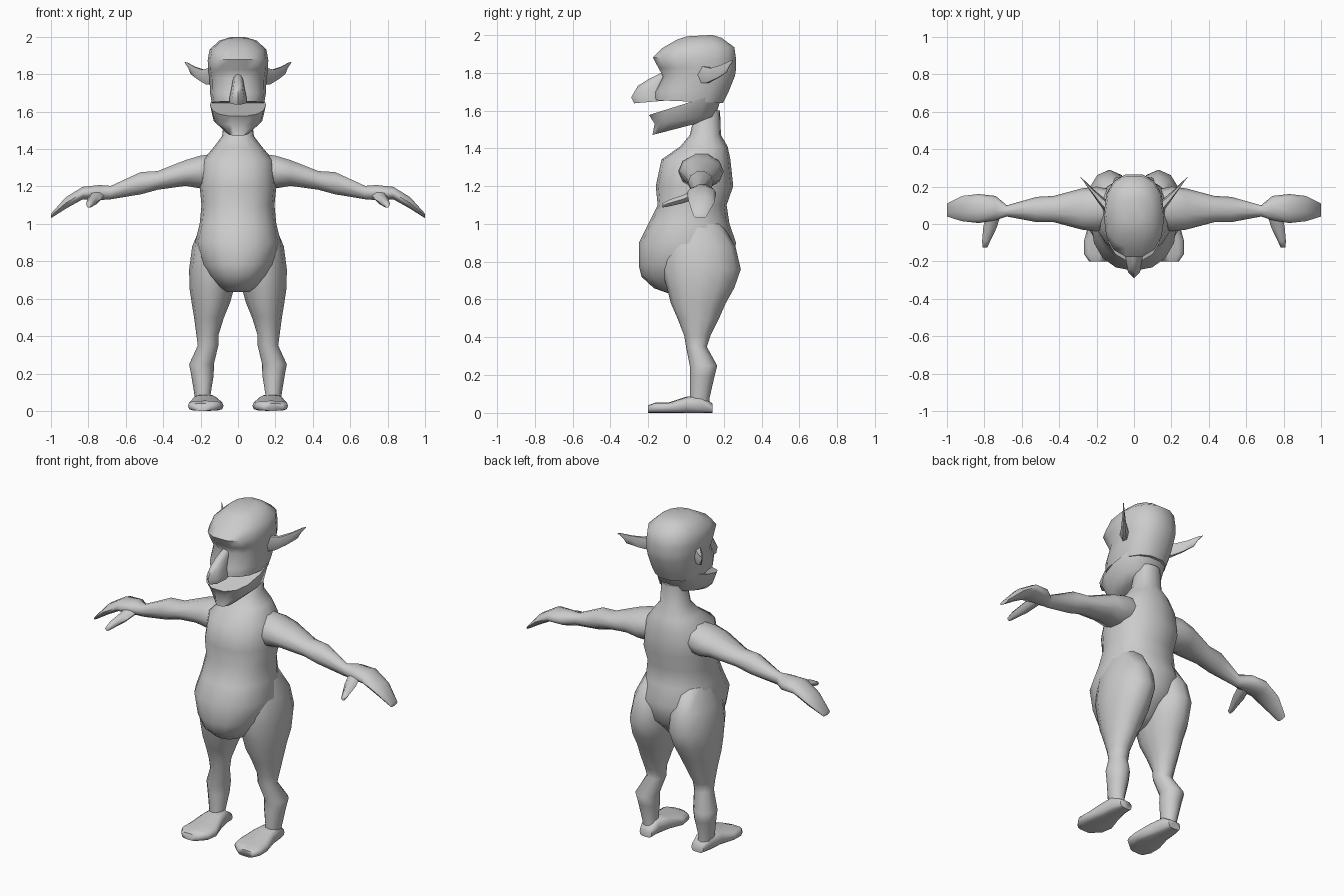
import bpy, bmesh, math
from mathutils import Vector

skin = bpy.data.materials.new("grey_skin")
skin.diffuse_color = (0.6, 0.6, 0.6, 1)


def loft(name, rings, n=12, power=1.0, mirror=False):
    """Skin a row of rings, each given as centre, half axis u, half axis v."""
    bm = bmesh.new()
    loops = []
    for c, u, v in rings:
        loop = []
        for i in range(n):
            a = 2 * math.pi * i / n
            ca, sa = math.cos(a), math.sin(a)
            p = (Vector(c) + Vector(u) * math.copysign(abs(ca) ** power, ca)
                 + Vector(v) * math.copysign(abs(sa) ** power, sa))
            loop.append(bm.verts.new(p))
        loops.append(loop)
    for a, b in zip(loops, loops[1:]):
        for i in range(n):
            j = (i + 1) % n
            bm.faces.new((a[i], a[j], b[j], b[i]))
    bm.faces.new(loops[0])
    bm.faces.new(loops[-1])
    bmesh.ops.recalc_face_normals(bm, faces=bm.faces)
    me = bpy.data.meshes.new(name)
    bm.to_mesh(me)
    bm.free()
    me.materials.append(skin)
    ob = bpy.data.objects.new(name, me)
    bpy.context.collection.objects.link(ob)
    if mirror:
        ob.modifiers.new("mirror", 'MIRROR').use_mirror_merge = False
    bpy.ops.object.select_all(action='DESELECT')
    ob.select_set(True)
    bpy.context.view_layer.objects.active = ob
    bpy.ops.object.shade_smooth_by_angle(angle=math.radians(62))
    return ob


def level(yf, zf, yb, zb, rx, cx=0.0):
    """Ring across the body, from a front point to a back point."""
    return ((cx, (yf + yb) / 2, (zf + zb) / 2), (rx, 0, 0),
            (0, (yb - yf) / 2, (zb - zf) / 2))


def slice_x(x, y0, y1, z0, z1):
    return ((x, (y0 + y1) / 2, (z0 + z1) / 2),
            (0, (y1 - y0) / 2, 0), (0, 0, (z1 - z0) / 2))


def slice_y(y, cx, hw, z0, z1):
    return ((cx, y, (z0 + z1) / 2), (hw, 0, 0), (0, 0, (z1 - z0) / 2))


# Torso with pot belly and neck: z, front, back, half width
loft("torso", [level(yf, z, yb, z, rx) for z, yf, yb, rx in (
    (.635, -.10, .08, .06), (.66, -.17, .12, .10), (.72, -.235, .18, .155),
    (.78, -.25, .24, .195), (.90, -.25, .265, .23), (1.0, -.20, .23, .205),
    (1.1, -.15, .215, .195), (1.2, -.16, .25, .205), (1.34, -.13, .235, .19),
    (1.41, -.03, .22, .13), (1.47, .02, .185, .085), (1.6, .05, .18, .07))],
    n=16, power=.9)

# Legs: z, front, back, centre x, half width
loft("leg", [level(yf, z, yb, z, rx, cx) for z, yf, yb, cx, rx in (
    (1.0, -.08, .19, .11, .085), (.88, -.12, .262, .125, .12),
    (.76, -.13, .29, .131, .13), (.66, -.10, .255, .14, .12),
    (.58, -.08, .21, .145, .103), (.50, -.045, .175, .155, .08),
    (.41, -.01, .13, .163, .06), (.35, 0, .11, .16, .055),
    (.25, .02, .165, .195, .066), (.19, .02, .15, .19, .06),
    (.08, .02, .125, .19, .042), (.03, .02, .125, .18, .045))],
    mirror=True)

# Feet: y, centre x, half width, bottom, top
loft("foot", [slice_y(*r) for r in (
    (.14, .175, .04, 0, .05), (.08, .18, .055, 0, .09),
    (.0, .175, .068, 0, .085), (-.09, .172, .095, 0, .055),
    (-.16, .178, .09, 0, .055), (-.2, .19, .05, 0, .04))],
    power=.6, mirror=True)

# Arms and mitten hands: x, front, back, bottom, top
loft("arm", [slice_x(*r) for r in (
    (.10, .0, .18, 1.2, 1.38), (.20, -.04, .20, 1.185, 1.37),
    (.28, -.03, .19, 1.2, 1.345), (.43, .01, .15, 1.18, 1.285),
    (.52, .01, .145, 1.155, 1.28), (.68, .04, .10, 1.13, 1.205),
    (.74, .02, .15, 1.125, 1.21), (.83, .005, .16, 1.13, 1.2),
    (.92, .015, .15, 1.08, 1.145), (1.0, .04, .11, 1.03, 1.055))],
    n=10, mirror=True)
loft("thumb", [slice_y(*r) for r in (
    (.06, .75, .04, 1.13, 1.19), (-.02, .77, .036, 1.105, 1.155),
    (-.09, .79, .022, 1.09, 1.13), (-.125, .797, .013, 1.085, 1.11))],
    n=6, mirror=True)

# Skull with jutting brow and sunken eye line
loft("head", [level(*r) for r in (
    (-.165, 1.655, .20, 1.64, .14), (-.165, 1.70, .23, 1.70, .15),
    (-.125, 1.78, .262, 1.78, .152), (-.15, 1.825, .27, 1.82, .16),
    (-.18, 1.88, .27, 1.87, .162), (-.13, 1.93, .26, 1.935, .152),
    (-.05, 1.975, .19, 1.985, .10), (.0, 1.992, .14, 2.0, .045))],
    n=14, power=.85)

# Lower jaw, tilted to leave the mouth open
loft("jaw", [level(*r) for r in (
    (-.18, 1.47, .09, 1.54, .07), (-.17, 1.53, .16, 1.57, .13),
    (-.20, 1.575, .20, 1.70, .15))],
    n=14, power=.85)

# Long drooping nose
loft("nose", [level(*r) for r in (
    (-.275, 1.638, -.08, 1.655, .045), (-.29, 1.67, -.08, 1.69, .045),
    (-.255, 1.73, -.08, 1.73, .034), (-.20, 1.765, -.08, 1.77, .028),
    (-.13, 1.80, -.08, 1.80, .016))], n=8)

# Pointed ears: centre, half thickness, half height
loft("ear", [(c, (.75 * t, -.65 * t, 0), (.012, .012, h)) for c, t, h in (
    ((.13, .08, 1.79), .03, .052), ((.175, .125, 1.785), .02, .045),
    ((.22, .175, 1.805), .011, .04), ((.262, .225, 1.832), .004, .036),
    ((.276, .24, 1.85), .002, .018))], n=6, mirror=True)
